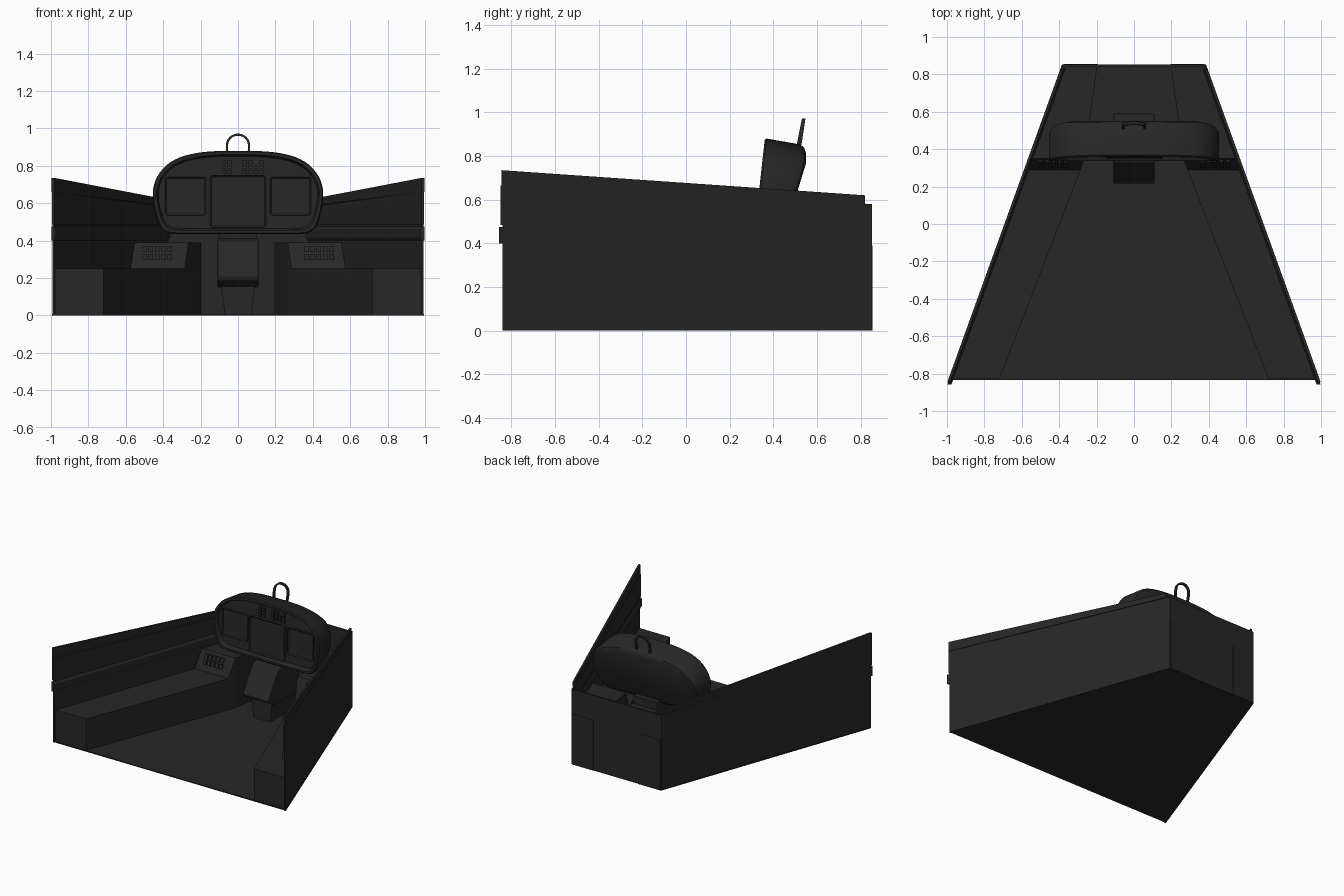
import bpy, bmesh, math

if "Cube" in bpy.data.objects:
    bpy.data.objects.remove(bpy.data.objects["Cube"])

dark = bpy.data.materials.new("dark_trim")
dark.diffuse_color = (0.02, 0.02, 0.02, 1)
dark.use_nodes = True
dark.node_tree.nodes["Principled BSDF"].inputs["Base Color"].default_value = dark.diffuse_color


def finish(name, bm, mirror=False, bevel=0, smooth=False):
    bmesh.ops.recalc_face_normals(bm, faces=bm.faces)
    me = bpy.data.meshes.new(name)
    bm.to_mesh(me)
    bm.free()
    ob = bpy.data.objects.new(name, me)
    bpy.context.collection.objects.link(ob)
    me.materials.append(dark)
    if mirror:
        m = ob.modifiers.new("Mirror", 'MIRROR')
        m.use_mirror_merge = False
    if bevel:
        b = ob.modifiers.new("Bevel", 'BEVEL')
        b.width, b.segments = bevel, 2
    if smooth:
        bpy.ops.object.select_all(action='DESELECT')
        ob.select_set(True)
        bpy.context.view_layer.objects.active = ob
        bpy.ops.object.shade_smooth_by_angle(angle=math.radians(35))
    return ob


def loft(name, rings, bm=None, **kw):
    """Skin a list of equal-length closed rings and cap both ends."""
    bm = bmesh.new()
    vs = [[bm.verts.new(p) for p in r] for r in rings]
    n = len(vs[0])
    for a, b in zip(vs, vs[1:]):
        for i in range(n):
            j = (i + 1) % n
            bm.faces.new((a[i], a[j], b[j], b[i]))
    bm.faces.new(vs[0][::-1])
    bm.faces.new(vs[-1])
    return finish(name, bm, **kw)


def wall_x(y):
    return 1.0 - 0.361 * (y + 0.85)


def wall_strip(name, y0, y1, section, **kw):
    """Run a section of (inset, z at start, z at end) along the slanted wall."""
    return loft(name, [[(wall_x(y) - s[0], y, s[k]) for s in section]
                       for y, k in ((y0, 1), (y1, 2))], mirror=True, **kw)


def add_box(bm, x0, x1, y0, y1, z0, z1, lean=0):
    """Box whose upper edge can lean backwards; returns its front face."""
    v = [bm.verts.new((x, y + (lean if z == z1 else 0), z))
         for z in (z0, z1) for y in (y0, y1) for x in (x0, x1)]
    fs = [bm.faces.new([v[i] for i in q]) for q in
          ((0, 1, 5, 4), (1, 3, 7, 5), (3, 2, 6, 7), (2, 0, 4, 6), (4, 5, 7, 6), (0, 2, 3, 1))]
    return fs[0]


# Floor pan and nose bulkhead
loft("floor", [[(x, y, z) for x, y in ((-wall_x(-.835), -.835), (wall_x(-.835), -.835),
                                       (wall_x(.85), .85), (-wall_x(.85), .85))]
               for z in (0, .008)])
bm = bmesh.new()
add_box(bm, -.385, .385, .84, .852, 0, .58)
finish("nose_bulkhead", bm)

# Side walls with upper trim, inner panel and rail
wall_strip("side_wall", -.84, .85, [(.004, 0, 0), (.004, .66, .58), (.014, .66, .58), (.014, 0, 0)])
wall_strip("upper_trim", -.845, .82, [(0, .66, .585), (0, .735, .62), (.016, .735, .62), (.016, .66, .585)])
wall_strip("inner_panel", -.85, .82, [(.006, .485, .485), (.006, .665, .585), (.018, .66, .58), (.018, .485, .485)])
wall_strip("armrest_rail", -.857, .835, [(.005, .40, .40), (.005, .475, .475), (.018, .475, .475),
                                         (.027, .46, .46), (.027, .415, .415), (.018, .40, .40)])

# Side consoles, stepping up to the button panels
loft("side_console", [[(i, y, 0), (wall_x(y) - .008, y, 0), (wall_x(y) - .008, y, z), (i, y, z)]
                      for y, i, z in ((-.83, .72, .25), (.29, .285, .25),
                                      (.35, .265, .39), (.855, .195, .39))], mirror=True)
bm = bmesh.new()
for r in range(2):
    for c in range(5):
        x, z = .352 + c * .034, .297 + r * .042
        y = .29 + (z - .25) * .43
        add_box(bm, x, x + .024, y - .010, y + .02, z, z + .03, .013)
finish("console_button", bm, mirror=True)

# Centre pedestal and its stem
side = [(.38, .41), (.33, .395), (.215, .21), (.225, .185), (.30, .15), (.59, .15), (.59, .41)]
loft("centre_pedestal", [[(x, y, z) for y, z in side] for x in (-.11, .11)], bevel=.006)
loft("pedestal_stem", [[(-w, .29, z), (w, .29, z), (w, .58, z), (-w, .58, z)]
                       for w, z in ((.07, 0), (.09, .16))])
bm = bmesh.new()
add_box(bm, -.10, .10, .38, .50, .38, .47)
finish("dash_support", bm)

# Dashboard shell: smooth closed outline from half-profile points
half = [(0, .88), (.12, .878), (.22, .868), (.31, .845), (.38, .805), (.43, .745), (.453, .68),
        (.453, .61), (.44, .54), (.42, .48), (.39, .448), (.345, .436), (.2, .434), (0, .434)]


def smooth_half(p):
    out = []
    q = [(-p[1][0], p[1][1])] + p + [(-p[-2][0], p[-2][1])]
    for i in range(1, len(q) - 2):
        for t in (0, 1 / 3, 2 / 3):
            out.append(tuple(.5 * (2 * b + (c - a) * t + (2 * a - 5 * b + 4 * c - d) * t * t
                                   + (3 * b - a - 3 * c + d) * t ** 3)
                             for a, b, c, d in zip(q[i - 1], q[i], q[i + 1], q[i + 2])))
    return out + [p[-1]]


h = smooth_half(half)
outline = h + [(-x, z) for x, z in h[-2:0:-1]]


def front_y(z):
    return .337 + max(0, z - .66) * .11


def back_y(z):
    return min(.542, .44 + (z - .434) * .285)


def ring(inset, yfun, top=0):
    kx, kz = 1 - inset / .453, 1 - inset / .223
    pts = [(x * kx, .657 + (z - .657) * kz) for x, z in outline]
    return [(x, yfun(z), z - top * (z - .434)) for x, z in pts]


loft("dashboard", [ring(.04, lambda z: back_y(z) + .008, .07), ring(.012, back_y, .07),
                   ring(0, lambda z: back_y(z) - .02, .06), ring(0, lambda z: front_y(z) + .008),
                   ring(.006, front_y), ring(.02, front_y),
                   ring(.026, lambda z: front_y(z) + .008),
                   ring(.03, lambda z: front_y(z) + .035)], smooth=True)

# Display screens with raised frames
for name, x0, x1, z0, z1, y in (("left_screen", -.39, -.17, .535, .74, .358),
                                ("centre_screen", -.15, .15, .47, .748, .35),
                                ("right_screen", .17, .39, .535, .74, .358)):
    bm = bmesh.new()
    f = add_box(bm, x0, x1, y, y + .04, z0, z1, .008)
    bmesh.ops.bevel(bm, geom=[e for e in bm.edges
                              if abs(e.verts[0].co.y - e.verts[1].co.y) > .03],
                    offset=.015, segments=3, profile=.5, affect='EDGES')
    bm.normal_update()
    f = min(bm.faces, key=lambda q: q.calc_center_median().y)
    bmesh.ops.inset_region(bm, faces=[f], thickness=.008)
    bmesh.ops.translate(bm, verts=f.verts, vec=(0, .006, 0))
    finish(name, bm)

# Dash button cluster
bm = bmesh.new()
for x in (-.085, -.055, .025, .055, .085, .115):
    for z in (.758, .784, .81):
        if x != .085 or z < .8:
            add_box(bm, x, x + .022, .365, .40, z, z + .02, .003)
finish("dash_button", bm)

# Grab handle: flat leaning loop on top of the dash
arch = [(.062, .85), (.064, .89)] + [(.064 * math.cos(a), .912 + .06 * math.sin(a))
                                     for a in [math.pi * k / 16 for k in range(17)]] \
    + [(-.064, .89), (-.062, .85)]
rings = []
for x, z in arch:
    xi, zi = x * .82, z - max(0, z - .912) * .2
    rings.append([(x, .507 + (z - .85) * .2, z), (x, .529 + (z - .85) * .15, z),
                  (xi, .529 + (zi - .85) * .15, zi), (xi, .507 + (zi - .85) * .2, zi)])
loft("grab_handle", rings, smooth=True)
